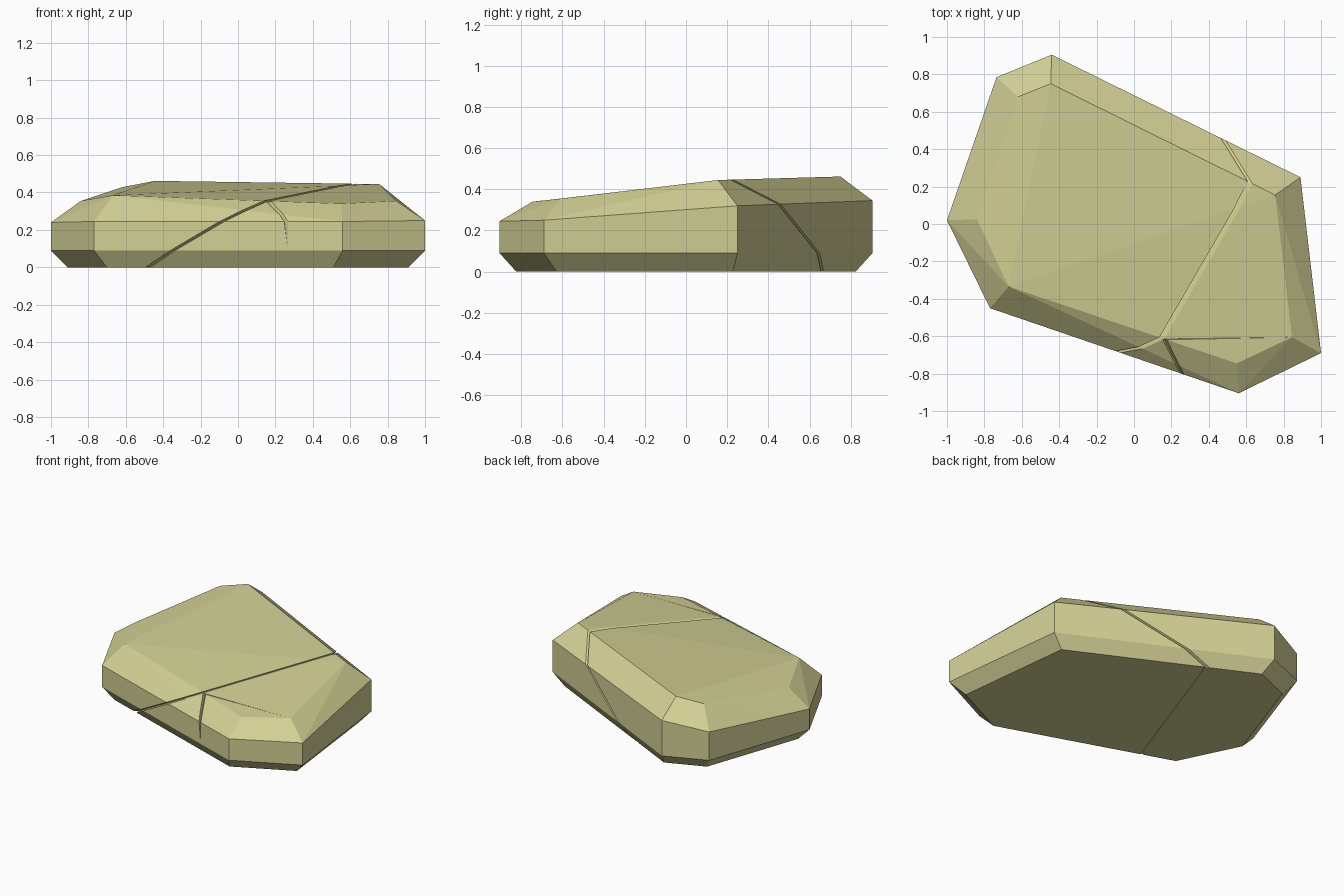
import bpy, bmesh
from mathutils import Vector
from mathutils.geometry import normal as tri_normal

if "Cube" in bpy.data.objects:
    bpy.data.objects.remove(bpy.data.objects["Cube"])

# plan outline: x, y, rim height, then matching top corner x, y, z
CORNERS = [
    (-1.00, 0.02, 0.24, -0.84, 0.025, 0.355),
    (-0.77, -0.45, 0.245, -0.67, -0.335, 0.385),
    (0.56, -0.905, 0.245, 0.55, -0.745, 0.34),
    (1.00, -0.69, 0.25, 0.845, -0.605, 0.355),
    (0.89, 0.25, 0.32, 0.755, 0.155, 0.445),
    (-0.44, 0.905, 0.345, -0.445, 0.75, 0.462),
    (-0.735, 0.785, 0.295, -0.62, 0.68, 0.428),
]

stone = bpy.data.materials.new("pale olive stone")
stone.diffuse_color = (0.645, 0.631, 0.296, 1)
stone.use_nodes = True
stone.node_tree.nodes["Principled BSDF"].inputs["Base Color"].default_value = stone.diffuse_color

bm = bmesh.new()

# chipped slab: base, lower rim, upper rim and top wrapped in a hull
for x, y, z, tx, ty, tz in CORNERS:
    for p in ((x * 0.91, y * 0.91, 0), (x, y, 0.09), (x, y, z), (tx, ty, tz)):
        bm.verts.new(p)
res = bmesh.ops.convex_hull(bm, input=bm.verts[:])
junk = [g for g in res["geom_interior"] if isinstance(g, bmesh.types.BMVert)]
if junk:
    bmesh.ops.delete(bm, geom=junk, context='VERTS')
bmesh.ops.dissolve_limit(bm, angle_limit=0.01, verts=bm.verts[:], edges=bm.edges[:])
bmesh.ops.recalc_face_normals(bm, faces=bm.faces[:])


def cut(co, no, faces):
    """Cut the given faces along a plane."""
    geom = set(faces)
    for f in faces:
        geom.update(f.edges)
        geom.update(f.verts)
    bmesh.ops.bisect_plane(bm, geom=list(geom), dist=1e-5, plane_co=co, plane_no=no)


def sink(verts, no, depth):
    """Push the middle line of a crack into the stone."""
    bm.normal_update()
    moves = []
    for v in verts:
        d = v.normal - no * v.normal.dot(no)
        moves.append((v, d.normalized() * depth))
    for v, d in moves:
        v.co -= d


# long crack running all the way round on a tilted plane
co = Vector((0.62, 0.23, 0.445))
no = Vector((0.338, -0.1205, -0.6426)).normalized()
for off in (-0.007, 0, 0.007):
    cut(co + no * off, no, bm.faces[:])
sink([v for v in bm.verts if abs((v.co - co).dot(no)) < 1e-4], no, 0.022)
bm.normal_update()

# short side crack on the front, tapering to nothing at the lower rim
front = Vector((-0.455, -1.33, 0)).normalized()


def front_faces():
    return [f for f in bm.faces
            if Vector((f.normal.x, f.normal.y, 0)).normalized().dot(front) > 0.97
            and f.normal.z > -0.1 and f.normal.z < 0.9
            and (f.calc_center_median() - co).dot(no) > 0.008]


tip = Vector((0.265, -0.804, 0.09))
for s in (-1, 1, 0):
    top = Vector((0.16 + s * 0.011, -0.61, 0.35))
    rim = Vector((0.258 + s * 0.008, -0.803, 0.245))
    pn = tri_normal(top, rim, tip)
    cut(tip, pn, front_faces())
    bm.normal_update()
mid = [v for v in bm.verts if abs((v.co - tip).dot(pn)) < 1e-4
       and v.co.y < -0.55 and v.co.z > 0.1 and 0.1 < v.co.x < 0.3
       and (v.co - co).dot(no) > 0.0065]
sink(mid, pn, 0.02)

bmesh.ops.triangulate(bm, faces=[f for f in bm.faces if len(f.verts) > 4])
bmesh.ops.recalc_face_normals(bm, faces=bm.faces[:])

mesh = bpy.data.meshes.new("cracked_rock")
bm.to_mesh(mesh)
bm.free()
mesh.materials.append(stone)
rock = bpy.data.objects.new("cracked_rock", mesh)
bpy.context.collection.objects.link(rock)
